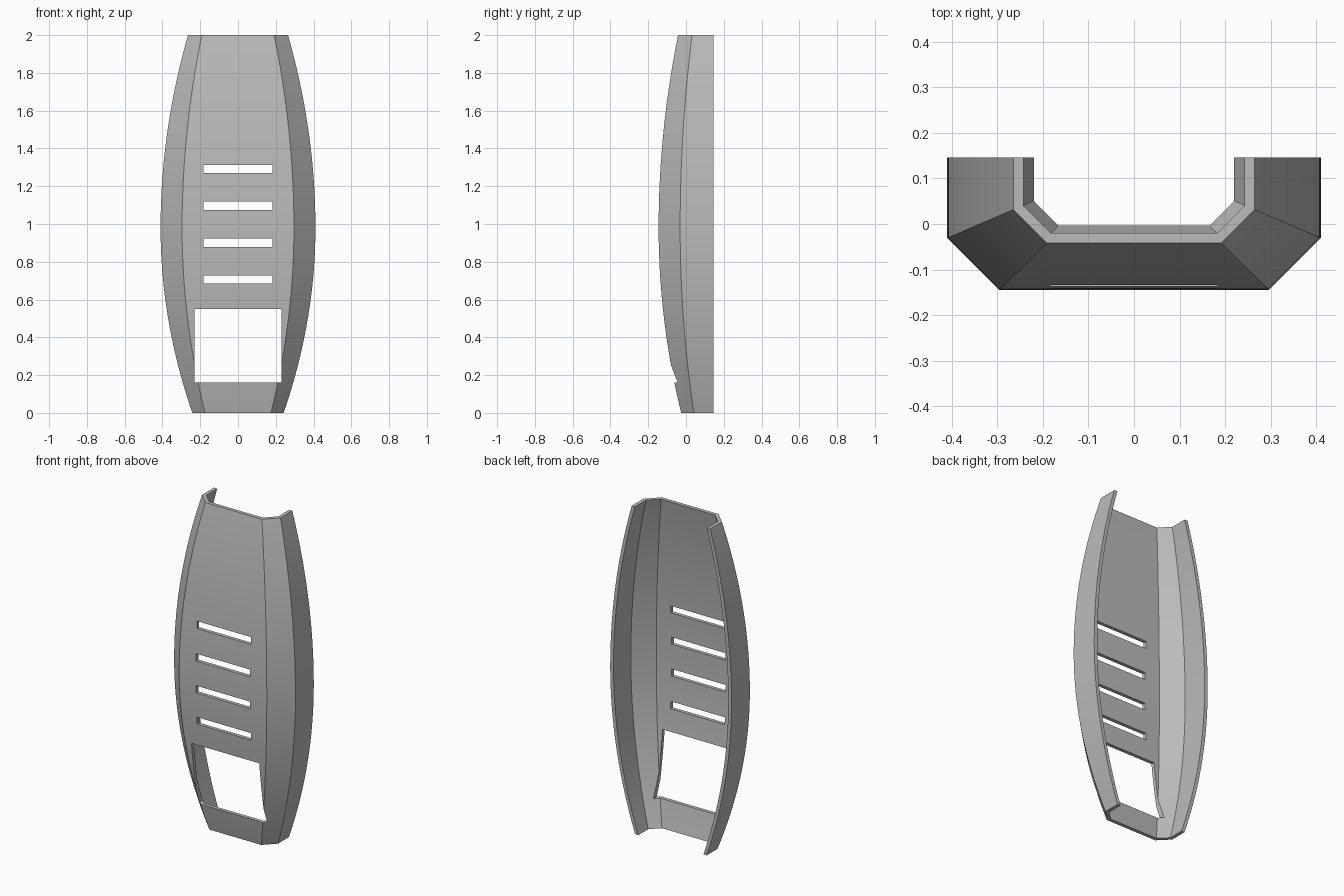
import bpy
import bmesh

cube = bpy.data.objects.get("Cube")
if cube:
    bpy.data.objects.remove(cube, do_unlink=True)

BACK = 0.146      # plane of the open back
WALL = 0.022      # shell thickness
PEAK = 0.98       # height of the widest section
ROWS = 48

grey = bpy.data.materials.new("plain grey")
grey.use_nodes = True
colour = (0.5, 0.5, 0.5, 1)
grey.diffuse_color = colour
grey.node_tree.nodes["Principled BSDF"].inputs["Base Color"].default_value = colour


def swell(z):
    """Size of the section at height z, one at the widest point."""
    if z > PEAK:
        return 1 - 0.354 * ((z - PEAK) / (2 - PEAK)) ** 2
    return 1 - 0.41 * ((PEAK - z) / PEAK) ** 2


def section(z):
    """Closed outline of the chamfered channel wall at height z."""
    s = swell(z)
    side, face = 0.41 * s, 0.296 * s
    corner, front = BACK - 0.177 * s, BACK - 0.291 * s
    k = WALL * 0.414
    outer = [(side, BACK), (side, corner), (face, front)]
    inner = [(side - WALL, BACK), (side - WALL, corner + k), (face - k, front + WALL)]

    def mirrored(half):
        return half + [(-x, y) for x, y in reversed(half)]

    return [(x, y, z) for x, y in mirrored(outer) + mirrored(inner)[::-1]]


def add_object(name, bm):
    bmesh.ops.recalc_face_normals(bm, faces=bm.faces)
    mesh = bpy.data.meshes.new(name)
    bm.to_mesh(mesh)
    bm.free()
    obj = bpy.data.objects.new(name, mesh)
    bpy.context.collection.objects.link(obj)
    mesh.materials.append(grey)
    return obj


# Curved shell, lofted from bottom to top
bm = bmesh.new()
rings = [[bm.verts.new(p) for p in section(2 * i / ROWS)] for i in range(ROWS + 1)]
count = len(rings[0])
for low, high in zip(rings, rings[1:]):
    for j in range(count):
        n = (j + 1) % count
        bm.faces.new((low[j], low[n], high[n], high[j]))
# End rims, one quad for each wall strip
for ring in (rings[0], rings[-1]):
    for j in range(count // 2 - 1):
        bm.faces.new((ring[j], ring[j + 1], ring[-2 - j], ring[-1 - j]))
shell = add_object("curved_shell", bm)

# Window and four vent slots: half width, bottom, top
openings = [(0.229, 0.16, 0.55)]
openings += [(0.183, 0.684 + 0.195 * i, 0.728 + 0.195 * i) for i in range(4)]
bm = bmesh.new()
for half, low, high in openings:
    made = bmesh.ops.create_cube(bm, size=1)["verts"]
    bmesh.ops.scale(bm, vec=(2 * half, 1, high - low), verts=made)
    bmesh.ops.translate(bm, vec=(0, 0, (low + high) / 2), verts=made)
cutter = add_object("opening_cutter", bm)
cutter.hide_render = True

bpy.ops.object.select_all(action="DESELECT")
bpy.context.view_layer.objects.active = shell
shell.select_set(True)
cut = shell.modifiers.new("openings", "BOOLEAN")
cut.operation = "DIFFERENCE"
cut.solver = "EXACT"
cut.object = cutter
bpy.ops.object.modifier_apply(modifier=cut.name)
bpy.data.objects.remove(cutter, do_unlink=True)
bpy.ops.object.shade_smooth_by_angle(angle=0.45)
